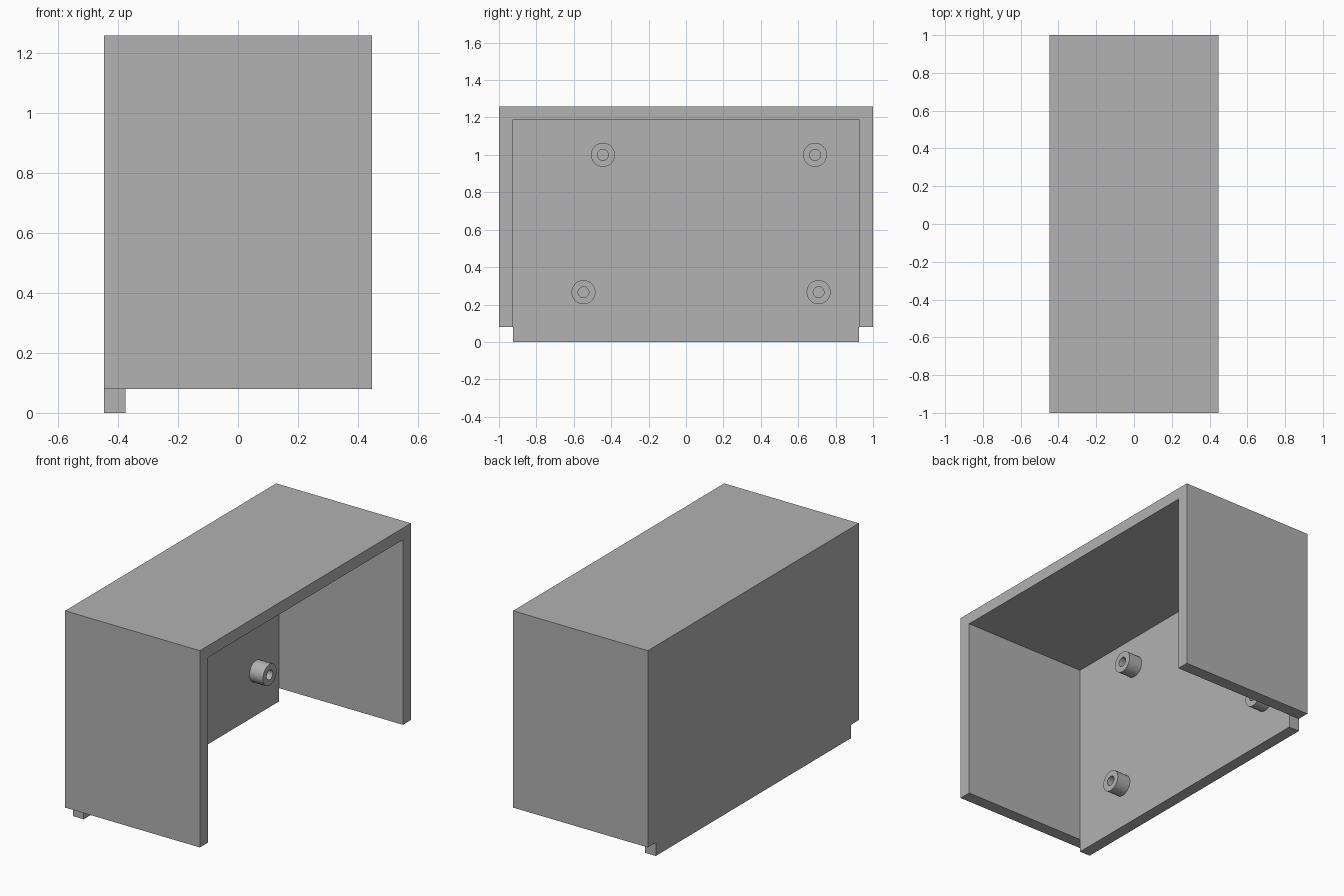
import bpy
import bmesh
import math
from mathutils import Matrix, Vector

cube = bpy.data.objects.get("Cube")
if cube:
    bpy.data.objects.remove(cube, do_unlink=True)

grey = bpy.data.materials.new("plain_grey")
grey.use_nodes = True
COLOUR = (0.445, 0.445, 0.445, 1)
grey.diffuse_color = COLOUR
grey.node_tree.nodes["Principled BSDF"].inputs["Base Color"].default_value = COLOUR

BACK, FRONT = -0.447, 0.447      # closed and open sides along x
PANEL_FACE = -0.376
INNER, INNER_TOP = 0.925, 1.19
TOP, WALL_BOTTOM = 1.26, 0.08


def finish(name, bm):
    bmesh.ops.recalc_face_normals(bm, faces=bm.faces)
    mesh = bpy.data.meshes.new(name)
    bm.to_mesh(mesh)
    bm.free()
    mesh.materials.append(grey)
    obj = bpy.data.objects.new(name, mesh)
    bpy.context.collection.objects.link(obj)
    return obj


def extrude_profile(name, profile, x0, x1):
    """Extrude a (y, z) outline along x."""
    bm = bmesh.new()
    face = bm.faces.new([bm.verts.new((x0, y, z)) for y, z in profile])
    new = bmesh.ops.extrude_face_region(bm, geom=[face])["geom"]
    moved = [v for v in new if isinstance(v, bmesh.types.BMVert)]
    bmesh.ops.translate(bm, verts=moved, vec=(x1 - x0, 0, 0))
    return finish(name, bm)


def tube(name, y, z, outer=0.064, inner=0.029, length=0.09):
    """Hollow mounting post standing on the panel, spun about x."""
    bm = bmesh.new()
    outline = [(0, outer), (length, outer), (length, inner), (0, inner)]
    verts = [bm.verts.new((x, 0, r)) for x, r in outline]
    edges = [bm.edges.new(pair) for pair in zip(verts, verts[1:])]
    bmesh.ops.spin(bm, geom=verts + edges, cent=(0, 0, 0), axis=(1, 0, 0),
                   angle=math.tau, steps=48, use_duplicate=False)
    bmesh.ops.remove_doubles(bm, verts=bm.verts, dist=0.0001)
    obj = finish(name, bm)
    obj.data.transform(Matrix.Translation(Vector((PANEL_FACE, y, z))))
    bpy.ops.object.select_all(action="DESELECT")
    obj.select_set(True)
    bpy.context.view_layer.objects.active = obj
    bpy.ops.object.shade_smooth_by_angle(angle=math.radians(30))


# Top and two end walls in one arch
half = [(1, WALL_BOTTOM), (1, TOP)]
inner_half = [(INNER, INNER_TOP), (INNER, WALL_BOTTOM)]
arch = half + [(-y, z) for y, z in reversed(half)]
arch += [(-y, z) for y, z in reversed(inner_half)] + inner_half
extrude_profile("outer_shell", arch, BACK, FRONT)

# Closed side panel, reaching below the walls
extrude_profile("side_panel", [(-INNER, 0), (INNER, 0), (INNER, INNER_TOP), (-INNER, INNER_TOP)],
                BACK, PANEL_FACE)

# Mounting posts inside the panel
posts = {"upper_front_post": (-0.444, 1.0), "upper_back_post": (0.69, 1.0),
         "lower_front_post": (-0.548, 0.266), "lower_back_post": (0.709, 0.266)}
for post_name, (py, pz) in posts.items():
    tube(post_name, py, pz)
